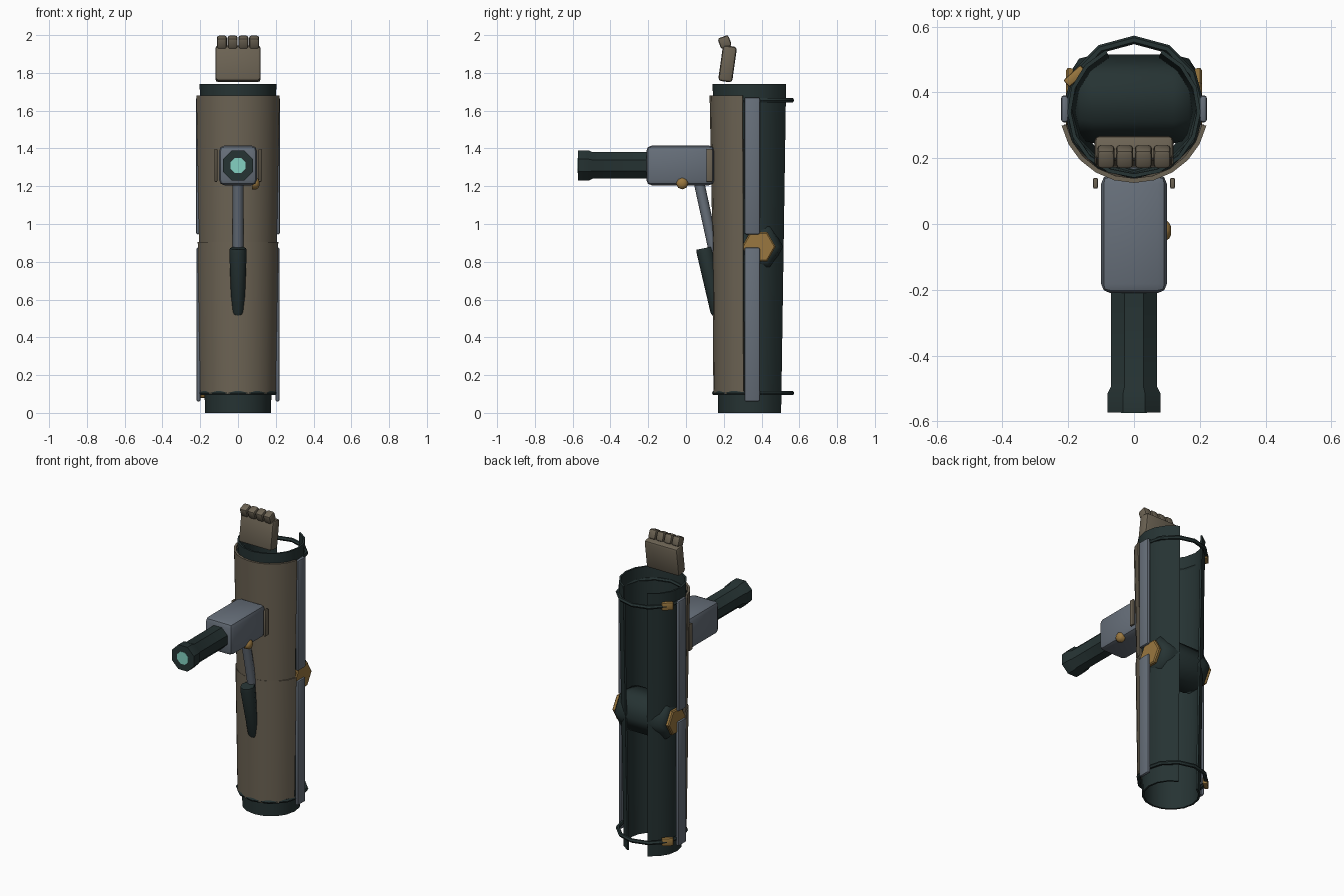
import bpy, bmesh, math
from mathutils import Vector, Matrix

if "Cube" in bpy.data.objects:
    bpy.data.objects.remove(bpy.data.objects["Cube"])


def material(name, rgb):
    m = bpy.data.materials.new(name)
    m.diffuse_color = (*rgb, 1)
    m.use_nodes = True
    m.node_tree.nodes["Principled BSDF"].inputs["Base Color"].default_value = m.diffuse_color
    return m


DARK = material("dark green rubber", (0.019, 0.033, 0.033))
TAN = material("tan plate", (0.150, 0.125, 0.088))
STEEL = material("blue grey steel", (0.135, 0.160, 0.195))
GOLD = material("brass", (0.320, 0.185, 0.050))
TEAL = material("teal lens", (0.230, 0.640, 0.540))


def finish(name, bm, mat, smooth=True, angle=35):
    bmesh.ops.recalc_face_normals(bm, faces=bm.faces)
    me = bpy.data.meshes.new(name)
    bm.to_mesh(me)
    bm.free()
    ob = bpy.data.objects.new(name, me)
    bpy.context.collection.objects.link(ob)
    me.materials.append(mat)
    if smooth:
        bpy.ops.object.select_all(action='DESELECT')
        ob.select_set(True)
        bpy.context.view_layer.objects.active = ob
        bpy.ops.object.shade_smooth_by_angle(angle=math.radians(angle))
    return ob


def loft(name, rings, mat, **kw):
    """Skin closed rings of equal length and cap both ends."""
    bm = bmesh.new()
    rows = [[bm.verts.new(p) for p in r] for r in rings]
    n = len(rows[0])
    for a, b in zip(rows, rows[1:]):
        for i in range(n):
            j = (i + 1) % n
            bm.faces.new((a[i], a[j], b[j], b[i]))
    bm.faces.new(rows[0])
    bm.faces.new(rows[-1])
    return finish(name, bm, mat, **kw)


def shell(name, levels, half_angle, n, thick, mat):
    """Curved wall open at the back; levels are (z, rx, ry)."""
    rings = []
    for z, rx, ry in levels:
        angs = [math.radians(half_angle) * (2 * i / n - 1) for i in range(n + 1)]
        arc = lambda t: [((rx - t) * math.sin(a), 0.345 - (ry - t) * math.cos(a), z) for a in angs]
        rings.append(arc(0) + arc(thick)[::-1])
    return loft(name, rings, mat)


def lathe(name, start, direction, profile, n, mat, twist=0.0, **kw):
    """Turned solid; profile is (distance, radius) along direction."""
    d = Vector(direction).normalized()
    u = d.orthogonal().normalized() if abs(d.x) > 0.5 else Vector((1, 0, 0))
    if abs(d.x) > 0.5:
        u = Vector((0, 1, 0))
    v = d.cross(u)
    rings = []
    for t, r in profile:
        c = Vector(start) + d * t
        rings.append([c + r * (u * math.cos(twist + k * math.tau / n) +
                               v * math.sin(twist + k * math.tau / n)) for k in range(n)])
    return loft(name, rings, mat, **kw)


def box(name, centre, size, mat, bevel=0.01, rot=(0, 0, 0)):
    bm = bmesh.new()
    bmesh.ops.create_cube(bm, size=1)
    bmesh.ops.scale(bm, vec=size, verts=bm.verts)
    if bevel:
        bmesh.ops.bevel(bm, geom=bm.edges[:], offset=bevel, segments=2, profile=0.5, affect='EDGES')
    m = Matrix.Translation(centre)
    for ang, ax in zip(rot, 'XYZ'):
        m = m @ Matrix.Rotation(math.radians(ang), 4, ax)
    bmesh.ops.transform(bm, matrix=m, verts=bm.verts)
    return finish(name, bm, mat)


# sleeve and outer plates
shell("sleeve_liner", [(0, 0.175, 0.175), (1.74, 0.203, 0.204)], 155, 14, 0.012, DARK)
shell("upper_plate", [(0.90, 0.210, 0.205), (1.68, 0.225, 0.220)], 78, 10, 0.014, TAN)
shell("lower_plate", [(0.10, 0.204, 0.200), (0.905, 0.218, 0.206)], 78, 10, 0.014, TAN)

# straps round the sleeve, with a buckle on the left
for tag, z in (("lower", 0.105), ("upper", 1.655)):
    bm = bmesh.new()
    rows = []
    for i in range(12):
        a = i * math.tau / 12
        rows.append([bm.verts.new(((0.203 + 0.013 * math.cos(b)) * math.sin(a),
                                   0.355 + (0.205 + 0.013 * math.cos(b)) * math.cos(a),
                                   z + 0.013 * math.sin(b)))
                     for b in [k * math.tau / 6 for k in range(6)]])
    for i in range(12):
        for k in range(6):
            p, q, k2 = rows[i], rows[(i + 1) % 12], (k + 1) % 6
            bm.faces.new((p[k], q[k], q[k2], p[k2]))
    finish(tag + "_strap", bm, DARK, angle=50)
    box(tag + "_buckle", (-0.18, 0.45, z), (0.07, 0.028, 0.05), GOLD, 0.006, (0, 0, 42))

# side rails and hinges
for side, s in (("left", -1), ("right", 1)):
    box(side + "_lower_rail", (s * 0.209, 0.350, 0.468), (0.022, 0.082, 0.815), STEEL, 0.009)
    box(side + "_upper_rail", (s * 0.211, 0.350, 1.308), (0.022, 0.082, 0.725), STEEL, 0.009)
    lathe(side + "_hinge", (s * 0.165, 0.385, 0.88), (s, 0, 0),
          [(0, 0.085), (0.036, 0.09), (0.042, 0.082)], 6, GOLD, smooth=False)
    box(side + "_bracket", (s * 0.117, 0.124, 1.31), (0.015, 0.033, 0.175), TAN, 0.005)

# elbow pad across the sleeve
lathe("elbow_pad", (-0.185, 0.380, 0.88), (1, 0, 0),
      [(0, 0.095), (0.018, 0.123), (0.065, 0.135), (0.305, 0.135), (0.352, 0.123), (0.37, 0.095)],
      6, DARK, angle=65)

# launcher body, barrel, lens and knob
box("launcher_body", (0, -0.03, 1.31), (0.2, 0.36, 0.21), STEEL, 0.028)
k = 1 / math.cos(math.pi / 8)
lathe("barrel", (0, -0.19, 1.31), (0, -1, 0),
      [(0, 0.07 * k), (0.305, 0.07 * k), (0.325, 0.08 * k), (0.383, 0.08 * k)],
      8, DARK, math.pi / 8, angle=30)
lathe("lens", (0, -0.570, 1.31), (0, -1, 0), [(0, 0.043), (0.005, 0.043)],
      8, TEAL, math.pi / 8, smooth=False)
lathe("knob", (0.075, -0.02, 1.215), (1, 0, 0),
      [(0, 0.032), (0.022, 0.032), (0.032, 0.024), (0.038, 0.012)], 8, GOLD, angle=50)

# handle
lathe("handle_rod", (0, 0.068, 1.225), (0, 0.075, -0.345), [(0, 0.028), (0.38, 0.028)], 8, STEEL, angle=50)
lathe("handle_grip", (0, 0.098, 0.872), (0, 0.068, -0.35), [(0, 0.043), (0.02, 0.046), (0.34, 0.034), (0.357, 0.028)],
      8, DARK, angle=50)

# hand
box("palm", (0, 0.220, 1.848), (0.24, 0.075, 0.19), TAN, 0.016, (-8, 0, 0))
for i in range(4):
    box("finger_%d" % (i + 1), (-0.0855 + 0.057 * i, 0.205, 1.963), (0.052, 0.06, 0.06), TAN, 0.012, (20, 0, 0))
